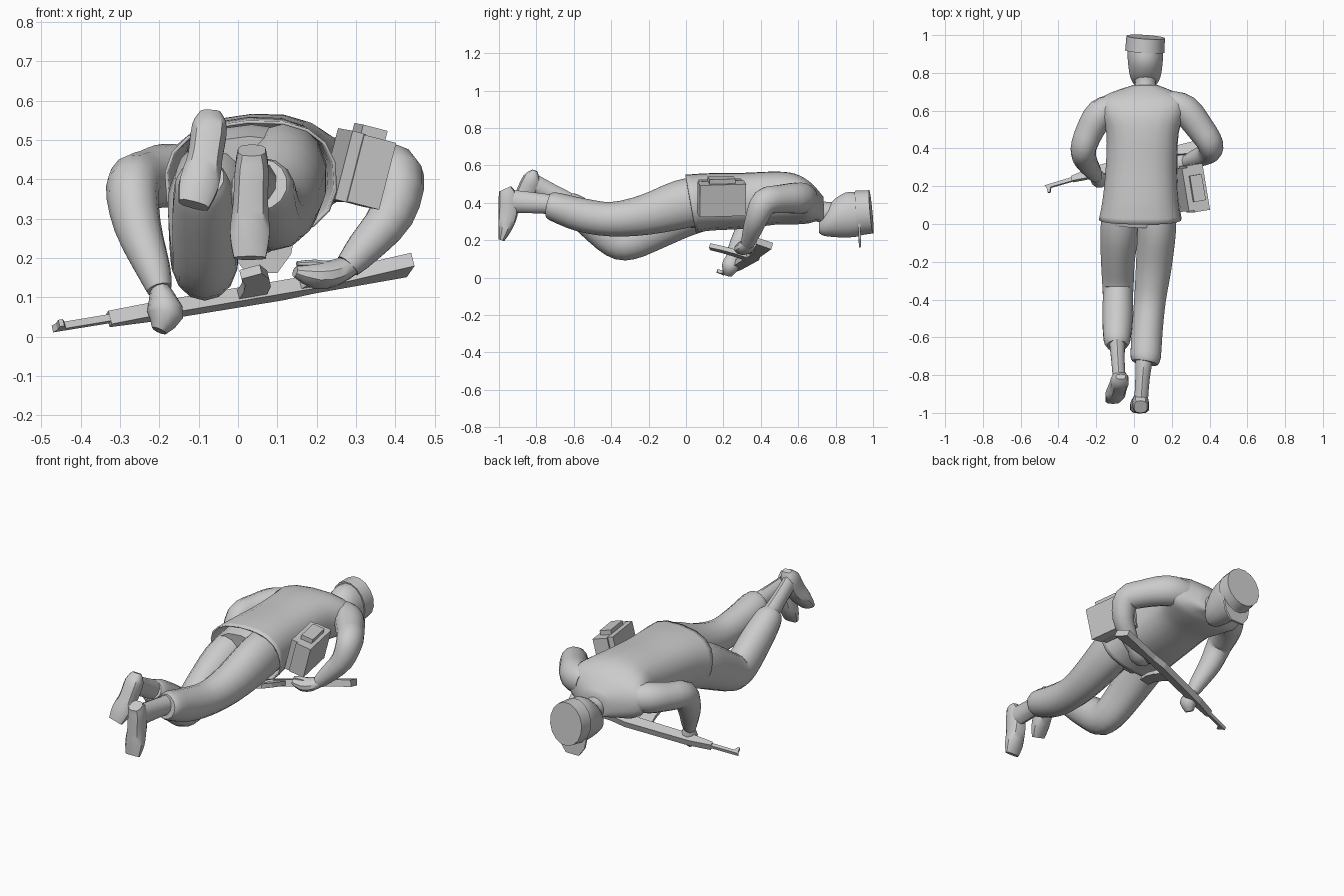
import bpy, bmesh, math
from mathutils import Vector, Matrix, Euler

grey = bpy.data.materials.new("plain grey")
grey.diffuse_color = (0.6, 0.6, 0.6, 1)


def finish(name, bm, angle=40):
    bmesh.ops.recalc_face_normals(bm, faces=bm.faces)
    me = bpy.data.meshes.new(name)
    bm.to_mesh(me)
    bm.free()
    me.materials.append(grey)
    ob = bpy.data.objects.new(name, me)
    bpy.context.collection.objects.link(ob)
    bpy.ops.object.select_all(action='DESELECT')
    bpy.context.view_layer.objects.active = ob
    ob.select_set(True)
    if angle:
        bpy.ops.object.shade_smooth_by_angle(angle=math.radians(angle))
    return ob


def smooth_rows(rows, k):
    """Catmull-Rom interpolation of the section rows."""
    out = []
    for i in range(len(rows) - 1):
        p = [rows[max(0, min(len(rows) - 1, i + j))] for j in (-1, 0, 1, 2)]
        for s in range(k):
            t = s / k
            out.append([0.5 * (2 * b + (c - a) * t + (2 * a - 5 * b + 4 * c - d) * t * t
                               + (3 * b - a - 3 * c + d) * t ** 3) for a, b, c, d in zip(*p)])
    return out + [list(rows[-1])]


def tube(name, rows, n=14, ref=(0, 0, 1), k=3, power=1.0, cap_start=True, lean=0.0, roll=0.0, axis=None, angle=40):
    """Loft of oval sections: x, y, z, half width, half height."""
    rows = smooth_rows(rows, k)
    pts = [Vector(r[:3]) for r in rows]
    bm = bmesh.new()
    rings = []
    for i, r in enumerate(rows):
        t = (pts[min(i + 1, len(pts) - 1)] - pts[max(i - 1, 0)]).normalized()
        if axis:
            t = Vector(axis)
        w = t.cross(Vector(ref)).normalized()
        h = w.cross(t)
        ring = []
        for j in range(n):
            a = 2 * math.pi * (j + 0.5) / n
            c, s = math.cos(a), math.sin(a)
            c, s = (math.copysign(abs(v) ** power, v) for v in (c, s))
            u, v = c * r[3], s * r[4]
            u, v = u * math.cos(roll) - v * math.sin(roll), u * math.sin(roll) + v * math.cos(roll)
            # lean slants the first ring, fading along the loft
            slant = t * (-lean * v * max(0, 1 - i / (2 * k)))
            ring.append(bm.verts.new(pts[i] + w * u + h * v + slant))
        rings.append(ring)
    for a, b in zip(rings, rings[1:]):
        for j in range(n):
            bm.faces.new((a[j], a[(j + 1) % n], b[(j + 1) % n], b[j]))
    if cap_start:
        bm.faces.new(rings[0])
    bm.faces.new(rings[-1])
    return finish(name, bm, angle)


def plate(name, outline, origin, d, m, thick):
    """Extruded outline in the plane spanned by d and m."""
    d = Vector(d).normalized()
    m = Vector(m)
    m = (m - d * m.dot(d)).normalized()
    nrm = d.cross(m) * thick / 2
    bm = bmesh.new()
    base = [Vector(origin) + d * u + m * v for u, v in outline]
    lo = [bm.verts.new(p - nrm) for p in base]
    hi = [bm.verts.new(p + nrm) for p in base]
    bm.faces.new(lo)
    bm.faces.new(hi)
    for i in range(len(lo)):
        j = (i + 1) % len(lo)
        bm.faces.new((lo[i], lo[j], hi[j], hi[i]))
    return finish(name, bm, 0)


def box(name, frame, offset, size):
    bm = bmesh.new()
    bmesh.ops.create_cube(bm, size=1, matrix=frame @ Matrix.Translation(offset) @ Matrix.Diagonal((*size, 1)))
    return finish(name, bm, 0)


# Jacket, open at the hem
Y = (0, 1, 0)
jacket = tube("jacket", [
    (0.033, 0.025, 0.395, 0.220, 0.155), (0.035, 0.13, 0.405, 0.202, 0.153),
    (0.04, 0.30, 0.41, 0.190, 0.150), (0.045, 0.48, 0.425, 0.192, 0.142),
    (0.045, 0.58, 0.42, 0.225, 0.136), (0.047, 0.65, 0.405, 0.240, 0.116),
    (0.05, 0.695, 0.39, 0.175, 0.090), (0.06, 0.735, 0.365, 0.066, 0.066)],
    n=18, power=0.82, cap_start=False, lean=0.18, roll=0.06, axis=Y)
sol = jacket.modifiers.new("cloth thickness", 'SOLIDIFY')
sol.thickness = 0.008

# Trousers: bent leg and straight leg
tube("hips", [(0.03, -0.01, 0.39, 0.16, 0.12), (0.035, 0.10, 0.40, 0.18, 0.14),
              (0.04, 0.22, 0.41, 0.16, 0.12)], power=0.85)
tube("bent_leg", [
    (-0.06, 0.10, 0.38, 0.105, 0.125), (-0.075, -0.03, 0.335, 0.105, 0.125),
    (-0.085, -0.18, 0.255, 0.092, 0.112), (-0.085, -0.30, 0.195, 0.086, 0.100),
    (-0.085, -0.38, 0.205, 0.082, 0.098), (-0.087, -0.50, 0.295, 0.082, 0.090),
    (-0.09, -0.61, 0.38, 0.072, 0.074), (-0.09, -0.645, 0.405, 0.055, 0.055)])
tube("straight_leg", [
    (0.12, 0.10, 0.42, 0.105, 0.125), (0.12, -0.03, 0.39, 0.105, 0.130),
    (0.105, -0.22, 0.335, 0.097, 0.108), (0.085, -0.40, 0.312, 0.086, 0.092),
    (0.07, -0.56, 0.335, 0.084, 0.090), (0.062, -0.70, 0.378, 0.082, 0.078),
    (0.058, -0.735, 0.387, 0.068, 0.066)])

# Boots: shaft plus foot
tube("bent_boot_shaft", [(-0.09, -0.61, 0.39, 0.045, 0.055), (-0.085, -0.72, 0.452, 0.037, 0.050),
                         (-0.078, -0.82, 0.505, 0.036, 0.052)], n=10)
tube("bent_boot_foot", [(-0.070, -0.808, 0.572, 0.026, 0.014), (-0.073, -0.825, 0.53, 0.046, 0.046),
                        (-0.085, -0.86, 0.45, 0.046, 0.050), (-0.100, -0.905, 0.385, 0.052, 0.036),
                        (-0.113, -0.937, 0.335, 0.040, 0.018)], n=10, ref=(0, 1, 0), power=0.75)
tube("straight_boot_shaft", [(0.055, -0.70, 0.390, 0.050, 0.052), (0.045, -0.82, 0.400, 0.040, 0.056),
                             (0.036, -0.96, 0.41, 0.038, 0.062)], n=10)
tube("straight_boot_foot", [(0.035, -0.968, 0.474, 0.036, 0.036), (0.035, -0.953, 0.43, 0.044, 0.050),
                            (0.032, -0.952, 0.34, 0.046, 0.052), (0.030, -0.969, 0.26, 0.052, 0.036),
                            (0.030, -0.987, 0.20, 0.042, 0.016)], n=10, ref=(0, 1, 0), power=0.75)

# Sleeves
AX = (1, 0, 0)
tube("left_sleeve", [
    (-0.09, 0.625, 0.405, 0.075, 0.065), (-0.175, 0.585, 0.41, 0.082, 0.080),
    (-0.235, 0.49, 0.398, 0.075, 0.074), (-0.268, 0.395, 0.378, 0.074, 0.068),
    (-0.255, 0.335, 0.28, 0.062, 0.060), (-0.215, 0.275, 0.17, 0.046, 0.044),
    (-0.20, 0.25, 0.12, 0.035, 0.032)], ref=AX)
tube("right_sleeve", [
    (0.18, 0.64, 0.42, 0.075, 0.068), (0.27, 0.605, 0.425, 0.085, 0.080),
    (0.355, 0.50, 0.420, 0.076, 0.074), (0.406, 0.42, 0.402, 0.074, 0.068),
    (0.390, 0.375, 0.31, 0.060, 0.058), (0.32, 0.345, 0.225, 0.046, 0.046),
    (0.28, 0.33, 0.18, 0.036, 0.034)], ref=AX)

# Hands gripping the rifle
tube("left_hand", [(-0.20, 0.255, 0.13, 0.030, 0.022), (-0.19, 0.245, 0.085, 0.046, 0.040),
                   (-0.185, 0.235, 0.055, 0.046, 0.046), (-0.20, 0.225, 0.015, 0.024, 0.020)],
     n=10, ref=AX, k=2)
tube("right_hand", [(0.295, 0.335, 0.185, 0.028, 0.025), (0.245, 0.32, 0.162, 0.050, 0.034),
                    (0.195, 0.30, 0.155, 0.046, 0.034), (0.145, 0.285, 0.165, 0.022, 0.014)], n=10, k=2)
tube("right_thumb", [(0.24, 0.31, 0.175, 0.020, 0.016), (0.195, 0.30, 0.185, 0.018, 0.012),
                     (0.15, 0.29, 0.185, 0.010, 0.007)], n=8, k=2)

# Neck and head
tube("neck", [(0.06, 0.68, 0.365, 0.062, 0.060), (0.06, 0.75, 0.345, 0.056, 0.060),
              (0.06, 0.82, 0.34, 0.062, 0.070)], axis=Y)
tube("head", [(0.06, 0.712, 0.268, 0.030, 0.030), (0.06, 0.735, 0.283, 0.058, 0.060),
              (0.06, 0.78, 0.312, 0.082, 0.096), (0.06, 0.85, 0.334, 0.093, 0.122),
              (0.06, 0.92, 0.338, 0.096, 0.120), (0.06, 0.97, 0.34, 0.085, 0.10)], n=16, axis=Y)

# Cap with visor
tube("cap", [(0.057, 0.915, 0.345, 0.106, 0.122), (0.062, 0.99, 0.352, 0.104, 0.118)], n=16, k=1)
plate("cap_visor", [(-0.09, 0.05), (-0.075, 0.13), (-0.04, 0.178), (0.04, 0.178), (0.075, 0.13), (0.09, 0.05)],
      (0.06, 0.925, 0.34), (1, 0, 0), (0, 0.03, -1), 0.012)

# Rifle lying on its side
START, D, M = Vector((-0.47, 0.195, 0.022)), (0.91, 0.265, 0.15), (0, -0.95, 0.27)
plate("rifle_barrel", [(0, -0.008), (0.34, -0.012), (0.34, 0.012), (0.03, 0.010), (0.02, 0.035),
                       (0.008, 0.035), (0.008, 0.008)], START, D, M, 0.018)
plate("rifle_body", [(0.15, -0.014), (0.27, -0.028), (0.62, -0.03), (0.70, -0.015), (0.945, -0.005),
                     (0.945, 0.085), (0.72, 0.032), (0.62, 0.030), (0.27, 0.024), (0.15, 0.012)],
      START, D, M, 0.036)
plate("rifle_magazine", [(0.49, 0.02), (0.565, 0.02), (0.56, 0.09), (0.54, 0.16), (0.505, 0.225),
                         (0.455, 0.205), (0.48, 0.14), (0.49, 0.08)], START, D, M, 0.024)
plate("rifle_grip", [(0.65, 0.02), (0.70, 0.02), (0.745, 0.11), (0.705, 0.12)], START, D, M, 0.026)

# Hip pouch with lid
frame = Matrix.Translation((0.315, 0.19, 0.423)) @ Euler((0.03, 0.25, 0.17)).to_matrix().to_4x4()
box("pouch", frame, (0.005, 0, 0), (0.085, 0.25, 0.175))
box("pouch_back", frame, (-0.05, 0.0, 0.0), (0.035, 0.23, 0.18))
box("pouch_lid", frame, (-0.005, 0.0, 0.095), (0.065, 0.14, 0.035))
